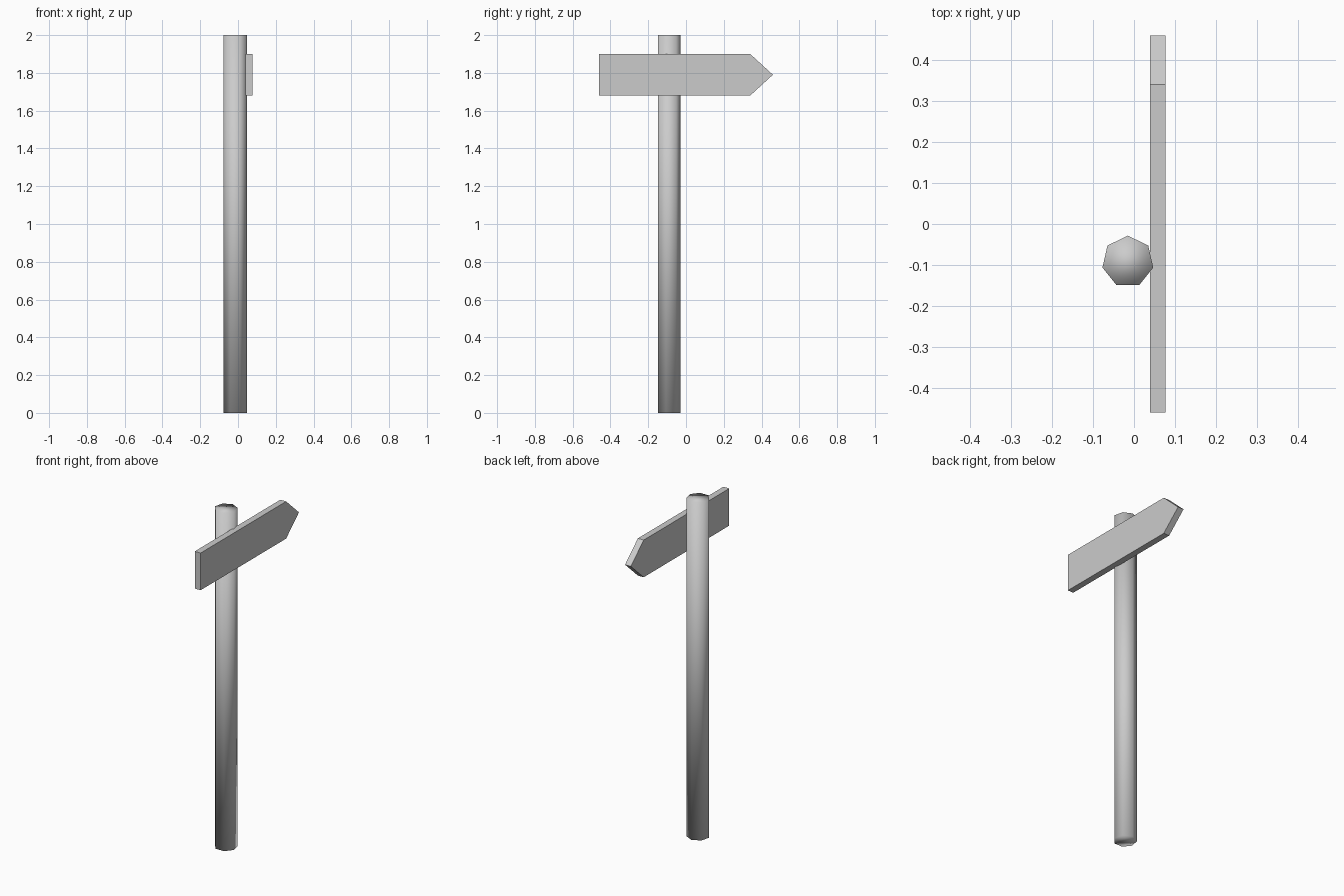
import bpy, bmesh
from math import sin, cos, tau
from mathutils import Vector

if "Cube" in bpy.data.objects:
    bpy.data.objects.remove(bpy.data.objects["Cube"])


def prism(name, profile, direction, smooth=False):
    """Extrude a closed planar profile along a direction."""
    bm = bmesh.new()
    base = bm.faces.new([bm.verts.new(p) for p in profile])
    ext = bmesh.ops.extrude_face_region(bm, geom=[base], use_keep_orig=True)
    moved = [g for g in ext["geom"] if isinstance(g, bmesh.types.BMVert)]
    bmesh.ops.translate(bm, verts=moved, vec=Vector(direction))
    bmesh.ops.recalc_face_normals(bm, faces=bm.faces[:])
    for f in bm.faces:
        f.smooth = smooth
    mesh = bpy.data.meshes.new(name)
    bm.to_mesh(mesh)
    bm.free()
    obj = bpy.data.objects.new(name, mesh)
    bpy.context.collection.objects.link(obj)
    return obj


# Seven-sided, smooth-shaded post with one corner towards the back
SIDES, RADIUS, CX, CY = 7, 0.0635, -0.015, -0.092
ring = [(CX + RADIUS * sin(tau * i / SIDES), CY + RADIUS * cos(tau * i / SIDES), 0)
        for i in range(SIDES)]
prism("post", ring, (0, 0, 2), smooth=True)

# Arrow-shaped board fixed to the side of the post
X0, THICK = 0.039, 0.038
arrow = [(-0.46, 1.68), (0.34, 1.68), (0.46, 1.79), (0.34, 1.90), (-0.46, 1.90)]
prism("arrow_board", [(X0, y, z) for y, z in arrow], (THICK, 0, 0))
